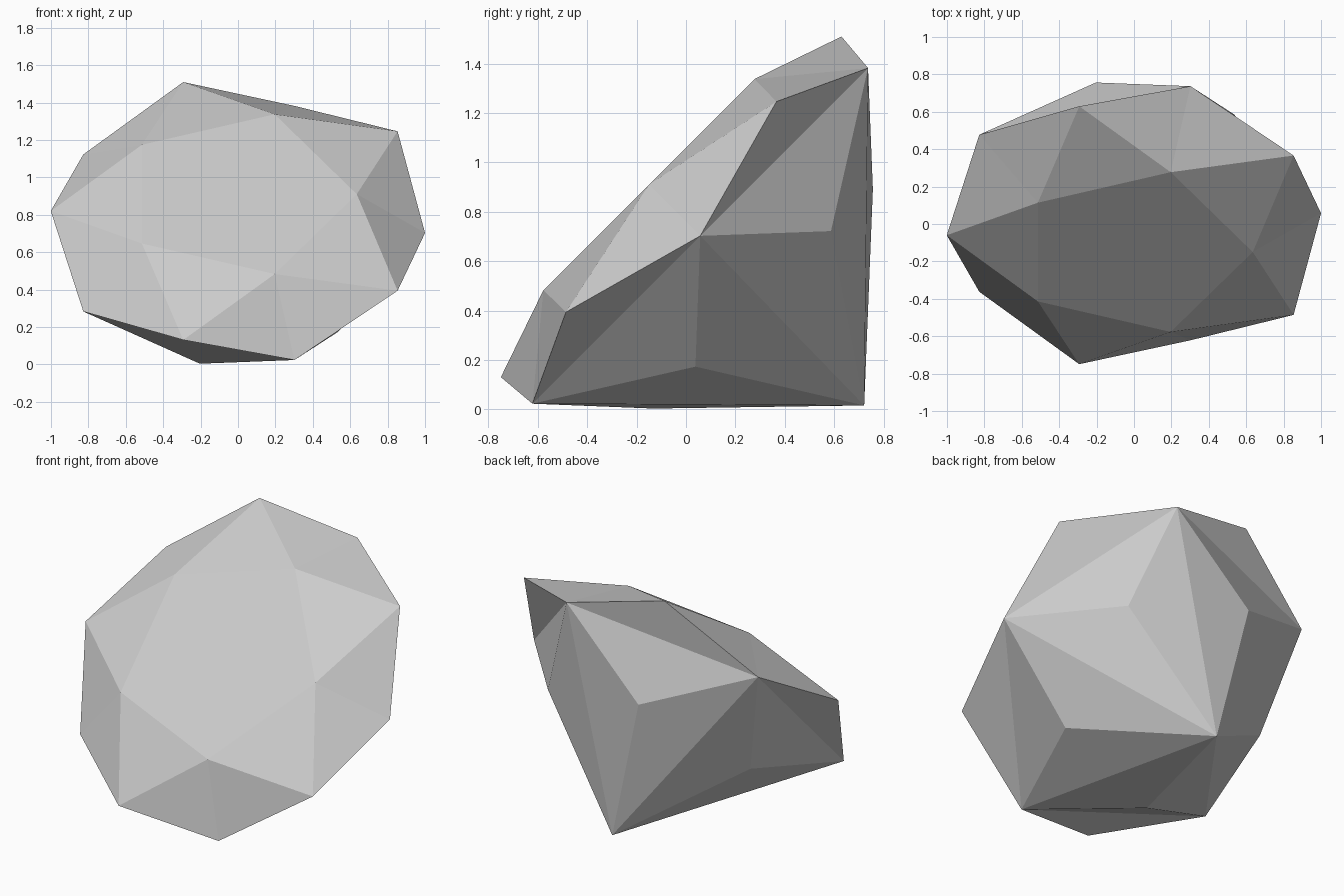
import bpy, bmesh
from math import sin, cos, radians, sqrt

if "Cube" in bpy.data.objects:
    bpy.data.objects.remove(bpy.data.objects["Cube"])

bm = bmesh.new()


# point in the gem's own frame (u across, v up the table, d depth), tilted 45 degrees
def tilt(u, v, d):
    s = 0.76 + sqrt(2) * v
    return bm.verts.new((u, (s + d) / 2, (s - d) / 2))


# five-point ring around the gem axis
def ring(radius, depth, turn, shift=0.0):
    angles = [radians(turn + 72 * i) for i in range(5)]
    return [tilt(radius * cos(a) + shift, radius * sin(a), depth) for a in angles]


table = ring(0.635, -1.06, 0)
crown = ring(1.025, -0.88, 36, 0.024)       # raised crown points
girdle = ring(1.01, -0.645, 0, -0.01)
pavilion = ring(0.66, -0.135, 36)           # raised pavilion points
culet = tilt(0, -0.016, 0.705)

# flat table, then a four-sided peak and a three-sided peak per side
bm.faces.new(table)
for i in range(5):
    j = (i + 1) % 5
    quad = [table[i], girdle[i], girdle[j], table[j]]
    tri = [girdle[i], culet, girdle[j]]
    for loop, peak in ((quad, crown[i]), (tri, pavilion[i])):
        for k in range(len(loop)):
            bm.faces.new((loop[k], loop[(k + 1) % len(loop)], peak))

bmesh.ops.recalc_face_normals(bm, faces=bm.faces)
mesh = bpy.data.meshes.new("gemstone")
bm.to_mesh(mesh)
bm.free()
bpy.context.collection.objects.link(bpy.data.objects.new("gemstone", mesh))
